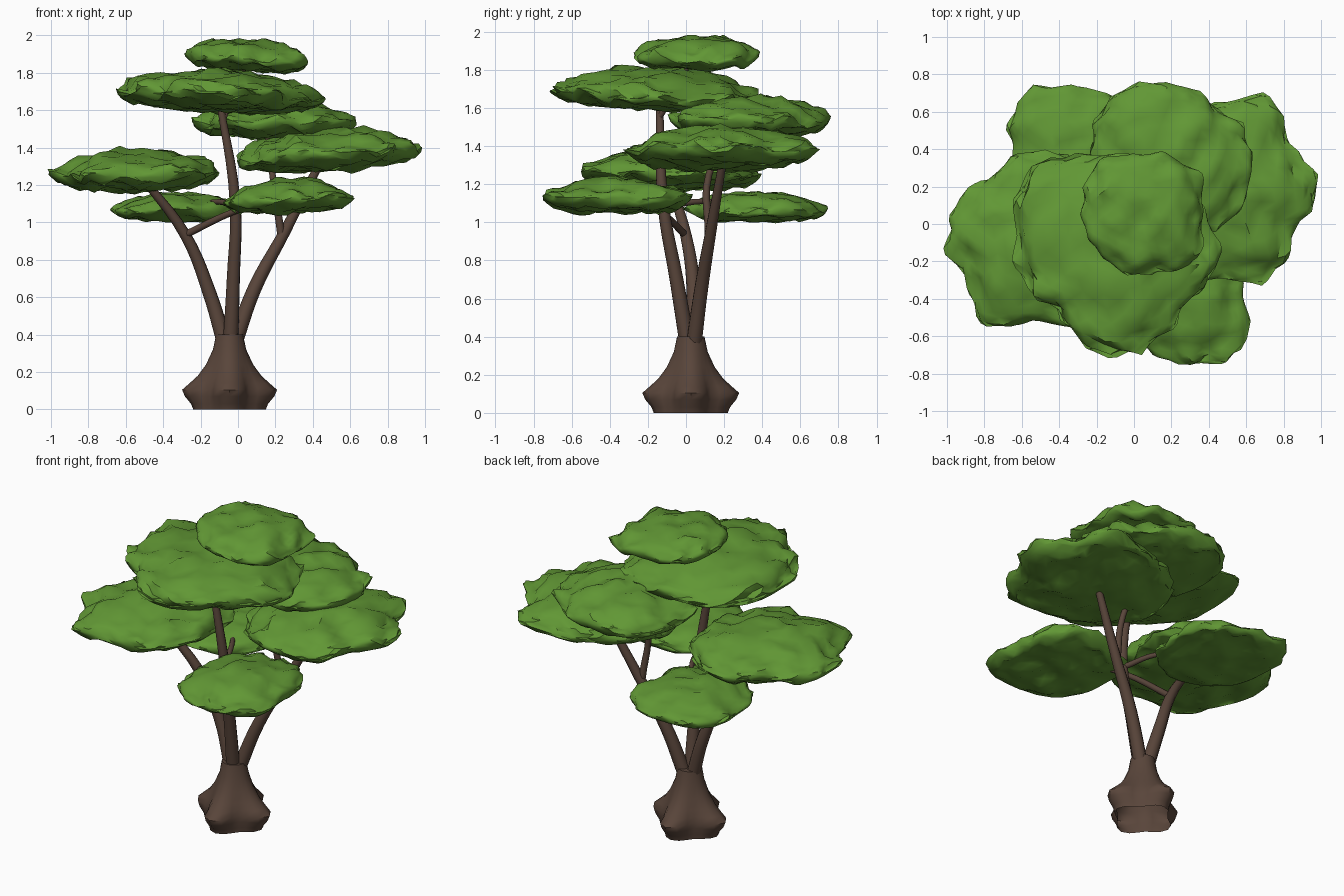
import bpy, bmesh, math
from mathutils import Vector, noise

if "Cube" in bpy.data.objects:
    bpy.data.objects.remove(bpy.data.objects["Cube"])


def material(name, color):
    m = bpy.data.materials.new(name)
    m.diffuse_color = (*color, 1)
    m.use_nodes = True
    m.node_tree.nodes["Principled BSDF"].inputs["Base Color"].default_value = m.diffuse_color
    return m


BARK = material("bark", (0.10, 0.06, 0.043))
LEAF = material("leaf", (0.12, 0.31, 0.035))


def finish(obj, mat):
    obj.data.materials.append(mat)
    bpy.ops.object.select_all(action='DESELECT')
    obj.select_set(True)
    bpy.context.view_layer.objects.active = obj
    if obj.type == 'CURVE':
        bpy.ops.object.convert(target='MESH')
    bpy.ops.object.shade_smooth_by_angle(angle=math.radians(50))


def mesh_object(name, bm, mat):
    me = bpy.data.meshes.new(name)
    bm.to_mesh(me)
    bm.free()
    obj = bpy.data.objects.new(name, me)
    bpy.context.collection.objects.link(obj)
    finish(obj, mat)


def branch(name, points):
    """Tapered tube through (x, y, z, radius) points."""
    cu = bpy.data.curves.new(name, 'CURVE')
    cu.dimensions = '3D'
    cu.bevel_depth = 1
    cu.bevel_resolution = 3
    cu.resolution_u = 5
    cu.use_fill_caps = True
    sp = cu.splines.new('BEZIER')
    sp.bezier_points.add(len(points) - 1)
    for bp, (x, y, z, r) in zip(sp.bezier_points, points):
        bp.co = (x, y, z)
        bp.radius = r
        bp.handle_left_type = bp.handle_right_type = 'AUTO'
    obj = bpy.data.objects.new(name, cu)
    bpy.context.collection.objects.link(obj)
    finish(obj, BARK)


def outline(radii, a):
    """Smoothly blended radius of a pad at angle a."""
    t = (a / math.tau * len(radii)) % len(radii)
    i = int(t)
    f = (1 - math.cos((t - i) * math.pi)) / 2
    return radii[i] * (1 - f) + radii[(i + 1) % len(radii)] * f


def foliage(name, cx, cy, z0, z1, radii, seed, tilt=(0, 0)):
    """Lumpy leaf pad: domed top, flatter underside, lobed rim."""
    bm = bmesh.new()
    bmesh.ops.create_icosphere(bm, subdivisions=4, radius=1)
    off = Vector((seed * 3.7, seed * 1.3, seed * 2.1))
    for v in bm.verts:
        n = v.co.normalized()
        a = math.atan2(n.y, n.x)
        flat = math.hypot(n.x, n.y)
        reach = outline(radii, a) * flat
        x, y = math.cos(a) * reach, math.sin(a) * reach
        p = Vector((x, y, n.z * 0.12))
        big = noise.noise(p * 5 + off)
        small = noise.noise(p * 11 + off)
        s = 1 + (0.05 * big + 0.12 * small) * flat ** 3
        lens = 0.13 * n.z ** 1.3 if n.z > 0 else -0.075 * (-n.z) ** 0.8
        v.co = (x * s, y * s, lens + 0.02 * big + 0.04 * small
                + tilt[0] * x + tilt[1] * y)
    lo = min(v.co.z for v in bm.verts)
    hi = max(v.co.z for v in bm.verts)
    for v in bm.verts:
        z = z0 + (v.co.z - lo) / (hi - lo) * (z1 - z0)
        v.co = (v.co.x + cx, v.co.y + cy, z)
    mesh_object(name, bm, LEAF)


# Flared trunk base with root lobes, open ends: (z, radius, lobe depth)
profile = [(0, .17, .024), (.03, .176, .03), (.07, .195, .044), (.105, .2, .054),
           (.14, .178, .036), (.18, .15, .02), (.24, .118, .008), (.32, .087, .002), (.4, .072, 0)]
bm = bmesh.new()
rings = []
for z, r, d in profile:
    ring = []
    for i in range(24):
        a = math.tau * i / 24
        q = r + d * math.cos(4 * a)
        ring.append(bm.verts.new((-.045 + q * math.cos(a), .025 + q * math.sin(a), z)))
    rings.append(ring)
for low, high in zip(rings, rings[1:]):
    for i in range(24):
        j = (i + 1) % 24
        bm.faces.new((low[i], low[j], high[j], high[i]))
bm.faces.new(rings[-1])
mesh_object("trunk_base", bm, BARK)

# Main limbs
branch("center_limb", [(-.04, .01, .35, .042), (-.025, -.05, .7, .036),
                       (-.015, -.12, 1.1, .03), (-.1, -.14, 1.66, .018)])
branch("right_limb", [(-.02, .04, .35, .042), (.09, .08, .65, .037),
                      (.25, .13, .95, .03), (.46, .2, 1.36, .02)])
branch("left_limb", [(-.07, .03, .35, .042), (-.155, .04, .63, .037),
                     (-.28, .0, .93, .03), (-.52, -.1, 1.25, .02)])
# Side branches
branch("back_branch", [(.23, .12, .94, .022), (.185, .12, 1.25, .018), (.15, .28, 1.52, .013)])
branch("front_branch", [(-.29, 0, .93, .02), (-.04, -.13, 1.05, .017), (.2, -.32, 1.13, .012)])
branch("back_left_branch", [(-.015, -.11, 1.08, .018), (-.1, .08, 1.11, .015), (-.25, .3, 1.08, .012)])
branch("top_branch", [(-.08, -.14, 1.55, .016), (-.02, -.05, 1.7, .014), (.06, .04, 1.88, .01)])

# Foliage pads; radii run counter-clockwise from +x
foliage("top_foliage", .07, .05, 1.79, 1.985, [.30, .36, .32, .38, .34, .33, .32, .35], 1, (-.06, 0))
foliage("upper_foliage", -.09, -.15, 1.57, 1.83, [.55, .52, .52, .63, .56, .46, .56, .46], 2, (-.04, -.03))
foliage("right_foliage", .47, .18, 1.26, 1.52,
        [.52, .44, .54, .48, .44, .46, .49, .46, .44, .46, .53, .43], 3, (.06, 0))
foliage("back_foliage", .2, .35, 1.43, 1.68, [.43, .38, .39, .47, .44, .42, .42, .44], 4)
foliage("left_foliage", -.55, -.09, 1.15, 1.41,
        [.44, .48, .50, .49, .39, .46, .44, .40, .50, .44, .51, .46], 5, (.02, 0))
foliage("front_foliage", .27, -.37, 1.035, 1.245, [.32, .38, .38, .41, .34, .36, .37, .42], 6, (.04, 0))
foliage("back_left_foliage", -.31, .38, .995, 1.165, [.34, .37, .36, .42, .35, .36, .37, .37], 7)
